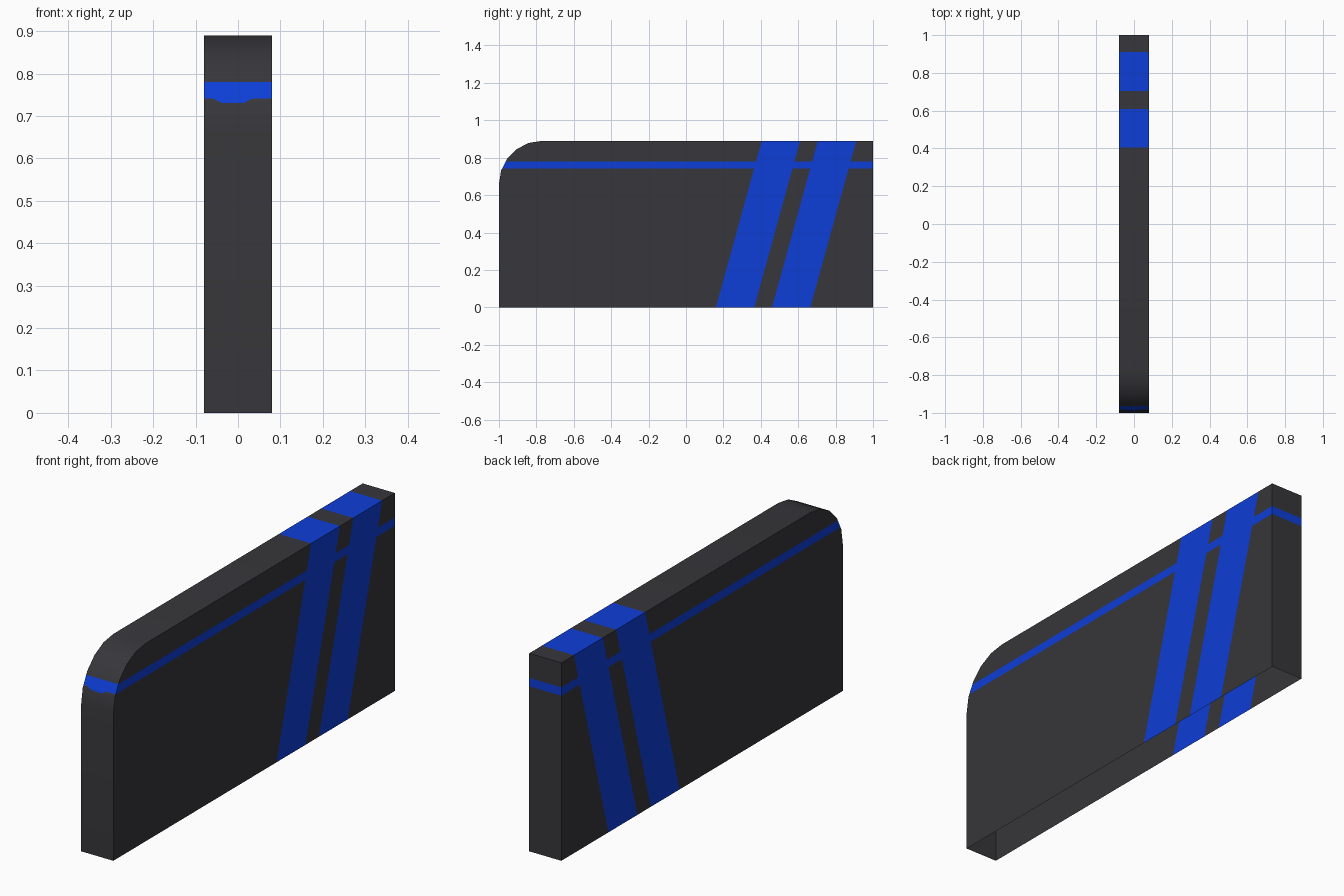
import bpy, bmesh, math
from mathutils import Vector

if "Cube" in bpy.data.objects:
    bpy.data.objects.remove(bpy.data.objects["Cube"])

HALF_W, TOP, R = 0.08, 0.89, 0.23
SLOPE = 0.245 / TOP                        # lean of the diagonal stripes
STRIPES = [(0.16, 0.365), (0.46, 0.665)]   # stripe edges along y at z = 0
BAND = (0.742, 0.78)                       # thin horizontal band
DIP_Z = TOP - R + R * math.sin(math.radians(18))


def material(name, rgb):
    m = bpy.data.materials.new(name)
    m.diffuse_color = (*rgb, 1)
    m.use_nodes = True
    m.node_tree.nodes["Principled BSDF"].inputs["Base Color"].default_value = m.diffuse_color
    return m


# Side profile with a rounded upper front corner, extruded across the width
profile = [(1, 0), (1, TOP)]
for i in range(5, -1, -1):
    a = math.radians(18 * i)
    profile.append((-1 + R - R * math.cos(a), TOP - R + R * math.sin(a)))
profile.append((-1, 0))

bm = bmesh.new()
side = bm.faces.new([bm.verts.new((-HALF_W, y, z)) for y, z in profile])
ext = bmesh.ops.extrude_face_region(bm, geom=[side], use_keep_orig=True)
moved = [g for g in ext["geom"] if isinstance(g, bmesh.types.BMVert)]
bmesh.ops.translate(bm, verts=moved, vec=(2 * HALF_W, 0, 0))
bmesh.ops.recalc_face_normals(bm, faces=bm.faces)

# The underside is open
bottom = [f for f in bm.faces if f.normal.z < -0.9]
bmesh.ops.delete(bm, geom=bottom, context='FACES_ONLY')


def cut(point, normal, faces=None):
    faces = list(bm.faces) if faces is None else faces
    edges = {e for f in faces for e in f.edges}
    verts = {v for f in faces for v in f.verts}
    bmesh.ops.bisect_plane(bm, geom=list(verts) + list(edges) + faces, dist=1e-5,
                           plane_co=point, plane_no=Vector(normal).normalized())


# Cut the paint edges into the shell
for z in BAND:
    cut((0, 0, z), (0, 0, 1))
for pair in STRIPES:
    for y in pair:
        cut((0, y, 0), (0, 1, -SLOPE))


def is_dip(f):
    c = f.calc_center_median()
    return f.normal.y < -0.5 and DIP_Z < c.z < BAND[0]


# Slanted ends of the small dip under the band on the front
for x_top, x_low in ((-0.06, -0.038), (0.035, 0.014)):
    dx, dz = x_low - x_top, DIP_Z - BAND[0]
    cut((x_top, 0, BAND[0]), (dz, 0, -dx), [f for f in bm.faces if is_dip(f)])

# Colour by region
for f in bm.faces:
    c = f.calc_center_median()
    u = c.y - SLOPE * c.z
    blue = BAND[0] < c.z < BAND[1] or any(a < u < b for a, b in STRIPES)
    blue = blue or (is_dip(f) and -0.045 < c.x < 0.02)
    f.material_index = int(blue)

mesh = bpy.data.meshes.new("side_panel")
bm.to_mesh(mesh)
bm.free()
mesh.materials.append(material("dark grey", (0.038, 0.037, 0.043)))
mesh.materials.append(material("blue", (0.004, 0.047, 0.68)))
panel = bpy.data.objects.new("side_panel", mesh)
bpy.context.collection.objects.link(panel)
bpy.context.view_layer.objects.active = panel
panel.select_set(True)
bpy.ops.object.shade_smooth_by_angle(angle=math.radians(30))
